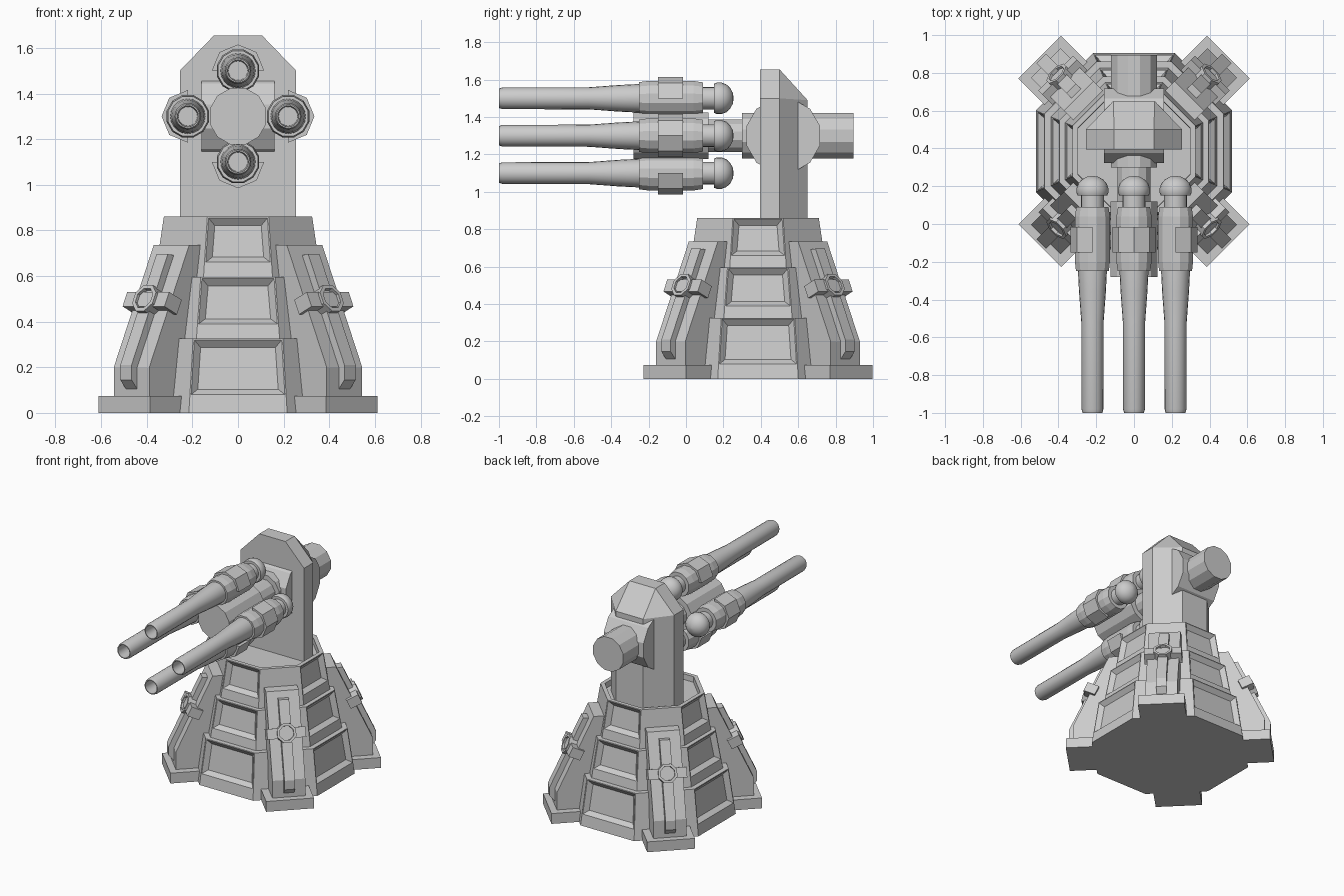
import bpy, bmesh
from math import pi, sin, cos, radians
from mathutils import Matrix, Vector

if "Cube" in bpy.data.objects:
    bpy.data.objects.remove(bpy.data.objects["Cube"])

T = Matrix.Translation
R = Matrix.Rotation
BASE_Y = 0.385
ALONG_Y = R(-pi / 2, 4, 'X')
ALONG_X = R(pi / 2, 4, 'Y')


def finish(name, bm, mat=Matrix(), smooth=False):
    bm.transform(mat)
    bmesh.ops.recalc_face_normals(bm, faces=bm.faces[:])
    me = bpy.data.meshes.new(name)
    bm.to_mesh(me)
    bm.free()
    ob = bpy.data.objects.new(name, me)
    bpy.context.collection.objects.link(ob)
    if smooth:
        bpy.ops.object.select_all(action='DESELECT')
        ob.select_set(True)
        bpy.context.view_layer.objects.active = ob
        bpy.ops.object.shade_smooth_by_angle(angle=radians(32))
    return ob


def lathe_bm(profile, seg, start=0.0):
    """Closed solid of (height, radius) rings about local z."""
    bm = bmesh.new()
    rings = [[bm.verts.new((r * cos(start + 2 * pi * i / seg),
                            r * sin(start + 2 * pi * i / seg), h))
              for i in range(seg)] for h, r in profile]
    for a, b in zip(rings, rings[1:]):
        for i in range(seg):
            j = (i + 1) % seg
            bm.faces.new((a[i], a[j], b[j], b[i]))
    bm.faces.new(rings[0][::-1])
    bm.faces.new(rings[-1])
    bmesh.ops.recalc_face_normals(bm, faces=bm.faces[:])
    return bm


def lathe(name, profile, seg, mat, start=0.0, smooth=False):
    return finish(name, lathe_bm(profile, seg, start), mat, smooth)


def prism(name, pts, lo, hi, mat):
    """Polygon in local xy, extruded along local z."""
    bm = bmesh.new()
    a = [bm.verts.new((x, y, lo)) for x, y in pts]
    b = [bm.verts.new((x, y, hi)) for x, y in pts]
    bm.faces.new(a[::-1])
    bm.faces.new(b)
    for i in range(len(pts)):
        j = (i + 1) % len(pts)
        bm.faces.new((a[i], a[j], b[j], b[i]))
    return finish(name, bm, mat)


# Three octagonal base tiers with recessed panels on the four main sides
K = 1 / cos(pi / 8)
for n, (z0, z1, r0, r1) in enumerate([(0, .325, .52, .475),
                                      (.325, .595, .44, .395),
                                      (.595, .86, .365, .325)]):
    strip = .075 if n == 0 else .06
    t = strip / (z1 - z0)
    bm = lathe_bm([(z0, r0 * K), (z0 + strip, (r0 + (r1 - r0) * t) * K), (z1, r1 * K)], 8, pi / 8)
    panels = [f for f in bm.faces if abs(f.normal.z) < .6
              and f.calc_center_median().z > z0 + strip
              and min(abs(f.normal.x), abs(f.normal.y)) < .1]
    top = max(bm.faces, key=lambda f: f.calc_center_median().z)
    bmesh.ops.inset_individual(bm, faces=panels, thickness=.008)
    bmesh.ops.inset_individual(bm, faces=panels, thickness=.04, depth=-.03)
    if n == 2:
        bmesh.ops.inset_individual(bm, faces=[top], thickness=.03)
        bmesh.ops.inset_individual(bm, faces=[top], thickness=.002, depth=-.04)
    finish(f"base_tier_{n + 1}", bm, T((0, BASE_Y, 0)))

# Four diagonal buttresses, each with foot, rib, cross clamp and ring boss
slope = Vector((-.419, 0, .908))
normal = Vector((.908, 0, .419))
for n in range(4):
    spin = T((0, BASE_Y, 0)) @ R(pi / 4 + n * pi / 2, 4, 'Z')
    side = spin @ R(pi / 2, 4, 'X')
    prism(f"foot_{n}", [(.35, 0), (.705, 0), (.705, .075), (.35, .075)], -.16, .16, side)
    prism(f"buttress_{n}", [(.28, .01), (.66, .01), (.66, .2), (.413, .735), (.28, .735)],
          -.11, .11, side)
    prism(f"buttress_rib_{n}", [(.63, .105), (.66, .105), (.695, .145), (.695, .21),
                                (.47, .696), (.42, .69)], -.035, .035, side)
    # local frame on the sloped face: x tangent, y up the slope, z outward
    frame = Matrix((Vector((0, 1, 0)), slope, normal)).transposed().to_4x4()
    frame.translation = Vector((.53, 0, .48))
    frame = spin @ frame
    prism(f"buttress_clamp_{n}", [(-.13, -.035), (.13, -.035), (.13, .035), (-.13, .035)],
          -.04, .045, frame)
    bm = lathe_bm([(0, .068), (.058, .068)], 8, pi / 8)
    cap = [f for f in bm.faces if f.normal.z > .9]
    bmesh.ops.inset_individual(bm, faces=cap, thickness=.018)
    bmesh.ops.inset_individual(bm, faces=cap, thickness=.001, depth=-.022)
    finish(f"buttress_ring_{n}", bm, frame)

# Upright column with chamfered rear corners and crown
bm = bmesh.new()
for s in (-1, 1):
    for x, y, z in [(.255, .395, .8), (.255, .5, .8), (.11, .65, .8),
                    (.255, .395, 1.5), (.255, .5, 1.5), (.11, .65, 1.49),
                    (.105, .395, 1.655), (.105, .5, 1.655)]:
        bm.verts.new((s * x, y, z))
bmesh.ops.convex_hull(bm, input=bm.verts[:])
bmesh.ops.dissolve_limit(bm, angle_limit=.01, verts=bm.verts[:], edges=bm.edges[:])
finish("column", bm)

# Pivot drum across the column, rear counterweight and central hub
AXIS = T((0, 0, 1.3))
lathe("pivot_drum", [(-.16, .203), (.16, .203)], 12, T((0, .52, 1.3)) @ ALONG_X, pi / 12)
lathe("rear_counterweight", [(.6, .125), (.895, .125)], 12, AXIS @ ALONG_Y, pi / 12)
lathe("hub_collar", [(.3, .125), (.4, .125)], 12, AXIS @ ALONG_Y, pi / 12)
lathe("hub_neck", [(.1, .09), (.32, .09)], 12, AXIS @ ALONG_Y, pi / 12)
lathe("central_hub", [(-.28, .128), (.12, .128)], 12, AXIS @ ALONG_Y, pi / 12)

# Four barrels around the hub
barrel = [(-.9, .001), (-.9, .042), (-1, .046), (-1, .052), (-.98, .058), (-.52, .059),
          (-.36, .071), (-.24, .077), (.08, .077), (.09, .06), (.15, .06), (.15, .078),
          (.165, .084), (.19, .084), (.215, .075), (.235, .057), (.25, .03), (.255, .001)]
housing = [(-.25, .08), (-.25, .09), (-.2, .096), (.04, .096), (.09, .088), (.09, .06)]
arc = [(.115 * cos(a * pi / 4), .115 * sin(a * pi / 4)) for a in range(-2, 3)]
for n, name in enumerate(["right", "top", "left", "bottom"]):
    a = n * pi / 2
    d = .22 if n % 2 == 0 else .2
    place = T((d * cos(a), 0, 1.3 + d * sin(a))) @ ALONG_Y @ R(-a, 4, 'Z')
    lathe(f"{name}_barrel", barrel, 20, place, smooth=True)
    lathe(f"{name}_barrel_housing", housing, 12, place, pi / 12)
    prism(f"{name}_barrel_clamp", arc, -.15, -.015, place)
